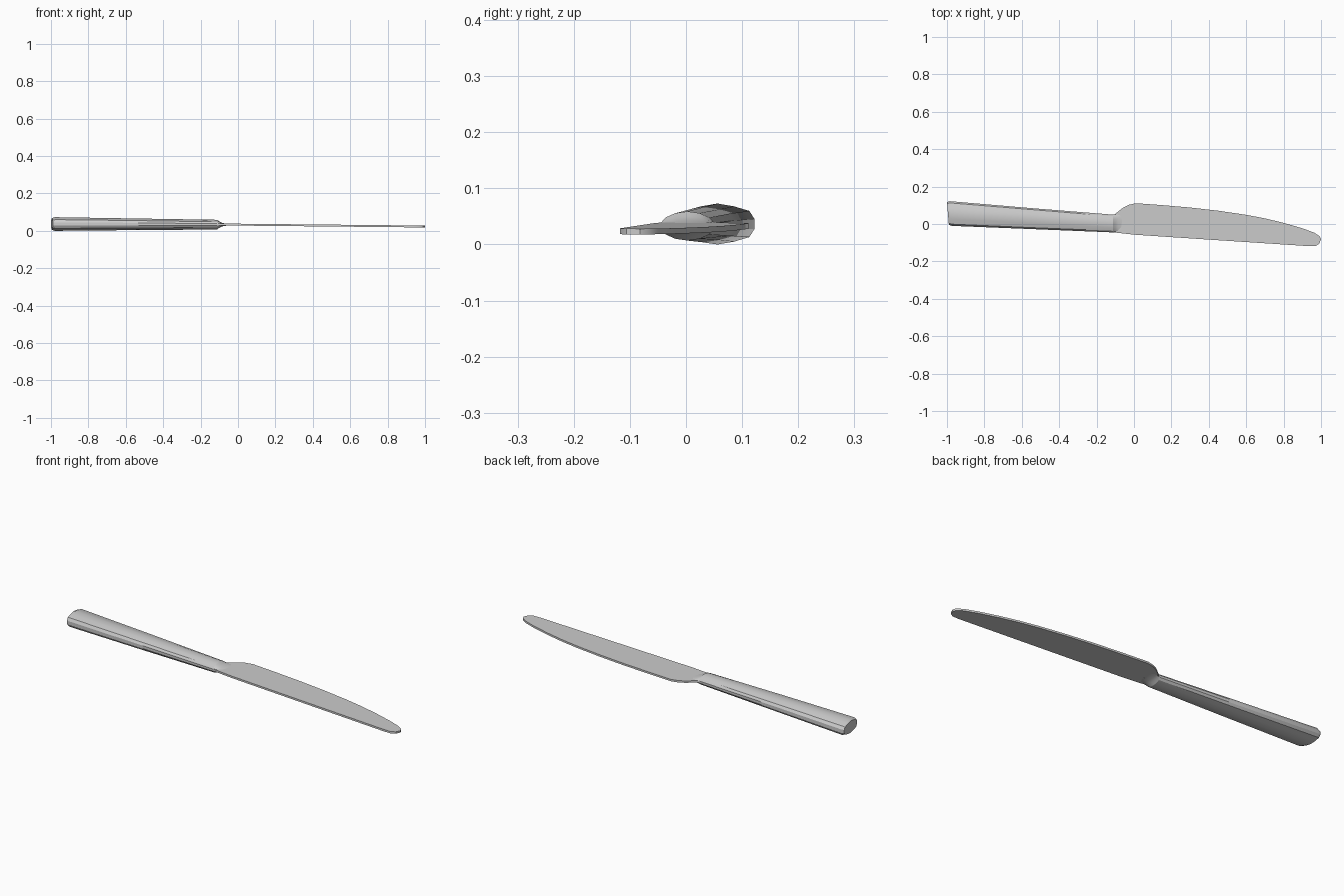
import bpy
import bmesh
import math

cube = bpy.data.objects.get("Cube")
if cube:
    bpy.data.objects.remove(cube, do_unlink=True)

steel = bpy.data.materials.new("brushed steel grey")
steel.use_nodes = True
colour = (0.6, 0.6, 0.6, 1)
steel.diffuse_color = colour
steel.node_tree.nodes["Principled BSDF"].inputs["Base Color"].default_value = colour


def finish(bm, name, angle):
    bmesh.ops.recalc_face_normals(bm, faces=bm.faces)
    mesh = bpy.data.meshes.new(name)
    bm.to_mesh(mesh)
    bm.free()
    mesh.materials.append(steel)
    obj = bpy.data.objects.new(name, mesh)
    bpy.context.collection.objects.link(obj)
    bpy.ops.object.select_all(action="DESELECT")
    obj.select_set(True)
    bpy.context.view_layer.objects.active = obj
    bpy.ops.object.shade_smooth_by_angle(angle=math.radians(angle))
    return obj


def section(quarter):
    """Mirror a quarter outline (crown to side) into a closed ring."""
    right = quarter + [(y, -z) for y, z in reversed(quarter)]
    return right + [(-y, z) for y, z in reversed(right[1:-1])]


def loft(name, rings, angle):
    bm = bmesh.new()
    loops = [[bm.verts.new(p) for p in ring] for ring in rings]
    for a, b in zip(loops, loops[1:]):
        for i in range(len(a)):
            j = (i + 1) % len(a)
            bm.faces.new((a[i], a[j], b[j], b[i]))
    bm.faces.new(loops[0])
    bm.faces.new(loops[-1])
    return finish(bm, name, angle)


wide = section([(0, 1), (0.45, 0.86), (0.86, 0.64), (1, 0.25)])
oval = section([(0, 1), (0.45, 0.88), (0.82, 0.58), (1, 0.2)])


def ring(shape, x, low, high, z, half, slant=0.0):
    mid, width = (low + high) / 2, (high - low) / 2
    return [(x - slant * y, mid + width * y, z + half * h) for y, h in shape]


# Handle: flares from the neck to a softened butt end
loft("handle", [
    ring(wide, -0.995, -0.004, 0.117, 0.0365, 0.031, 0.005),
    ring(wide, -0.98, -0.01, 0.122, 0.0365, 0.0365, 0.005),
    ring(wide, -0.55, -0.027, 0.085, 0.035, 0.031),
    ring(oval, -0.112, -0.045, 0.05, 0.033, 0.026),
], 28)

# Bolster: concave taper from the neck into the blade
loft("bolster", [
    ring(oval, -0.112, -0.045, 0.05, 0.033, 0.026),
    ring(oval, -0.1, -0.045, 0.053, 0.033, 0.017),
    ring(oval, -0.085, -0.046, 0.06, 0.033, 0.0095),
    ring(oval, -0.06, -0.046, 0.074, 0.033, 0.005),
], 50)

# Blade: flat plate with a curved edge, dipping gently to the tip
outline = [
    (-0.108, -0.045), (0, -0.057), (0.5, -0.09), (0.93, -0.118), (0.97, -0.118),
    (0.99, -0.106), (1, -0.082), (0.993, -0.066), (0.965, -0.047), (0.9, -0.023),
    (0.8, 0.006), (0.7, 0.03), (0.6, 0.049), (0.45, 0.071), (0.3, 0.088),
    (0.15, 0.101), (0.01, 0.111), (-0.03, 0.102), (-0.06, 0.086), (-0.085, 0.066),
    (-0.108, 0.048),
]
loft("blade", [
    [(x, y, 0.033 - 0.01 * x + side) for x, y in outline]
    for side in (-0.005, 0.005)
], 35)
